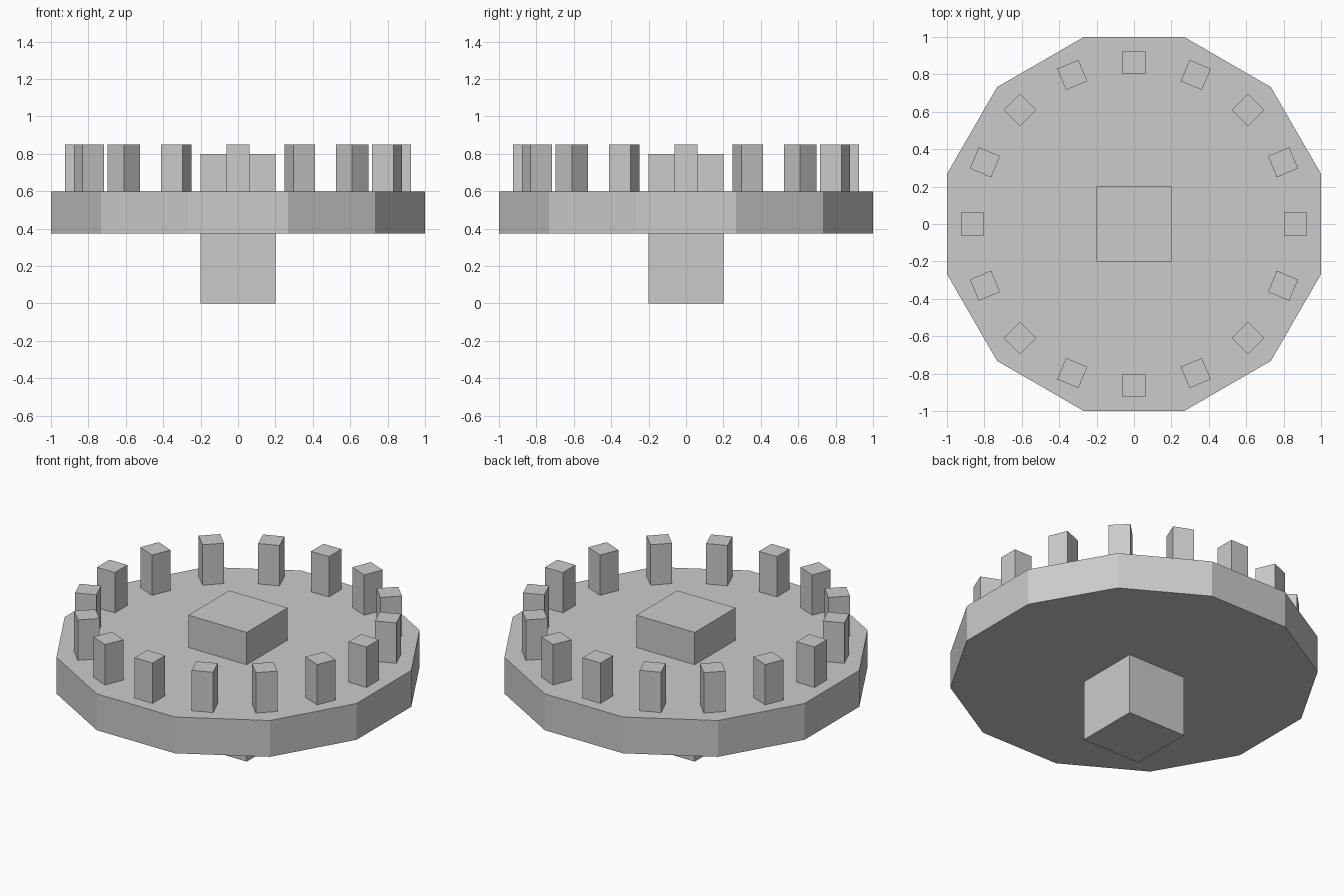
import bpy
import math

cube = bpy.data.objects.get("Cube")
if cube:
    bpy.data.objects.remove(cube, do_unlink=True)

grey = bpy.data.materials.new("light_grey")
grey.use_nodes = True
colour = (0.6, 0.6, 0.6, 1)
grey.diffuse_color = colour
grey.node_tree.nodes["Principled BSDF"].inputs["Base Color"].default_value = colour


def prism(name, sides, apothem, bottom, top, centre=(0, 0), turn=0):
    """Upright regular prism with one flat side facing the turn direction."""
    bpy.ops.mesh.primitive_cylinder_add(
        vertices=sides, radius=apothem / math.cos(math.pi / sides), depth=top - bottom,
        location=(*centre, (bottom + top) / 2))
    obj = bpy.context.object
    obj.name = name
    # Bake the rotation so that flats, not corners, meet the axes
    obj.rotation_euler.z = turn + math.pi / sides
    bpy.ops.object.transform_apply(location=False, rotation=True, scale=False)
    obj.data.materials.append(grey)
    return obj


# Twelve-sided disc and the square shaft through its middle
prism("disc", 12, 1.0, 0.375, 0.6)
prism("shaft", 4, 0.2, 0, 0.8)

# Ring of square posts, each facing outwards
POSTS = 16
RING = 0.8625
for i in range(POSTS):
    angle = math.tau * i / POSTS
    prism(f"post_{i + 1}", 4, 0.0615, 0.6, 0.85,
          (RING * math.cos(angle), RING * math.sin(angle)), angle)
